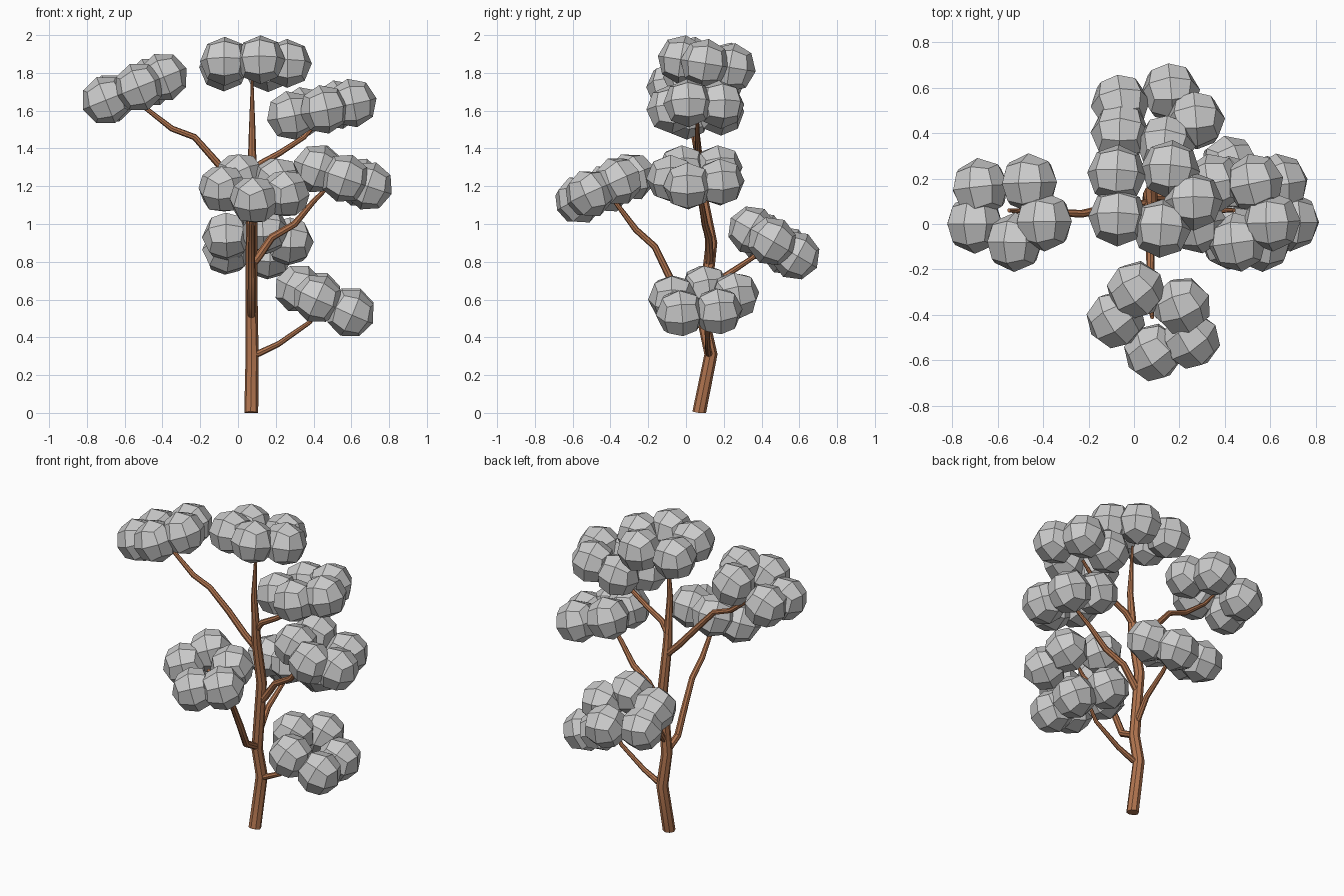
import bpy, bmesh, random
from mathutils import Vector, Matrix

if "Cube" in bpy.data.objects:
    bpy.data.objects.remove(bpy.data.objects["Cube"])

random.seed(4)
R = 0.131

bark = bpy.data.materials.new("bark")
bark.diffuse_color = (0.45, 0.18, 0.08, 1)
bark.use_nodes = True
bark.node_tree.nodes["Principled BSDF"].inputs["Base Color"].default_value = bark.diffuse_color


def limb(name, pts):
    """Tapering round limb through points (x, y, z, radius)."""
    cu = bpy.data.curves.new(name + "_path", 'CURVE')
    cu.dimensions = '3D'
    cu.bevel_depth = 1.0
    cu.bevel_resolution = 2
    cu.use_fill_caps = True
    sp = cu.splines.new('POLY')
    sp.points.add(len(pts) - 1)
    for p, (x, y, z, r) in zip(sp.points, pts):
        p.co = (x, y, z, 1)
        p.radius = r
    tmp = bpy.data.objects.new(name + "_tmp", cu)
    bpy.context.collection.objects.link(tmp)
    bpy.context.view_layer.update()
    me = bpy.data.meshes.new_from_object(tmp.evaluated_get(bpy.context.evaluated_depsgraph_get()))
    bpy.data.objects.remove(tmp)
    ob = bpy.data.objects.new(name, me)
    bpy.context.collection.objects.link(ob)
    me.materials.clear()
    me.materials.append(bark)
    for v in me.vertices:
        v.co.z = max(v.co.z, 0)
    bpy.ops.object.select_all(action='DESELECT')
    ob.select_set(True)
    bpy.context.view_layer.objects.active = ob
    bpy.ops.object.shade_smooth_by_angle(angle=0.6)
    return ob


def leaf_cluster(name, z0, gx, gy, spin, centres):
    """Ring of faceted balls lying on a tilted plane."""
    n = len(centres)
    cx = sum(c[0] for c in centres) / n
    cy = sum(c[1] for c in centres) / n
    tilt = Vector((0, 0, 1)).rotation_difference(Vector((-gx, -gy, 1))).to_matrix().to_4x4()
    bm = bmesh.new()
    for x, y in centres:
        b = bmesh.new()
        bmesh.ops.create_cube(b, size=2)
        bmesh.ops.subdivide_edges(b, edges=b.edges[:], cuts=1, use_grid_fill=True)
        for v in b.verts:
            v.co = v.co.normalized() * R
        z = z0 + gx * (x - cx) + gy * (y - cy)
        turn = Matrix.Rotation(spin + random.uniform(-.15, .15), 4, 'Z')
        b.transform(Matrix.Translation((x, y, z)) @ tilt @ turn)
        me = bpy.data.meshes.new("ball")
        b.to_mesh(me)
        b.free()
        bm.from_mesh(me)
        bpy.data.meshes.remove(me)
    me = bpy.data.meshes.new(name)
    bm.to_mesh(me)
    bm.free()
    bpy.context.collection.objects.link(bpy.data.objects.new(name, me))


# Crooked trunk
limb("trunk", [(.07, .07, 0, .037), (.075, .132, .31, .035), (.072, .09, .50, .033),
               (.072, .135, .90, .031), (.075, .08, 1.18, .028), (.075, .055, 1.48, .018),
               (.075, .075, 1.78, .006)])

# Branches, from the lowest to the highest
limb("low_right_branch", [(.07, .13, .31, .018), (.11, .12, .315, .018), (.215, .115, .365, .015), (.38, .11, .48, .012), (.42, .11, .55, .01)])
limb("front_branch", [(.072, .09, .51, .021), (.072, -.02, .57, .021), (.072, -.08, .705, .02), (.072, -.165, .88, .018),
                      (.072, -.265, .97, .017), (.075, -.37, 1.11, .012), (.08, -.41, 1.19, .009)])
limb("back_branch", [(.072, .10, .57, .018), (.072, .2, .72, .017), (.075, .35, .82, .013), (.08, .43, .89, .009)])
limb("right_branch", [(.07, .12, .78, .022), (.11, .125, .83, .022), (.18, .12, .93, .02), (.3, .1, 1.0, .018), (.4, .08, 1.12, .014), (.5, .06, 1.22, .009)])
limb("left_branch", [(.07, .09, 1.13, .02), (-.01, .08, 1.21, .02), (-.115, .07, 1.33, .019), (-.23, .045, 1.46, .017),
                     (-.35, .05, 1.505, .016), (-.485, .055, 1.61, .012), (-.55, .06, 1.69, .009)])
limb("high_right_branch", [(.07, .08, 1.25, .019), (.12, .07, 1.32, .018), (.22, .065, 1.375, .016), (.35, .06, 1.46, .013), (.44, .06, 1.56, .009)])

# Leaf clusters
leaf_cluster("top_leaves", 1.848, .0, -.16, .05,
             [(-.07, .03), (.12, -.02), (.26, .10), (-.075, .22), (.16, .24)])
leaf_cluster("back_leaves", .90, .02, -.58, .0,
             [(-.06, .40), (-.06, .53), (.16, .58), (.27, .455), (.14, .35)])
leaf_cluster("left_leaves", 1.715, .40, .0, .1,
             [(-.675, .16), (-.46, .18), (-.70, 0), (-.525, -.08), (-.395, .01)])
leaf_cluster("front_leaves", 1.19, .05, .46, .5,
             [(.01, -.29), (-.08, -.42), (.085, -.565), (.25, -.51), (.21, -.36)])
leaf_cluster("high_right_leaves", 1.61, .2, .04, .1,
             [(.605, .01), (.455, -.08), (.28, .0), (.53, .18), (.35, .18)])
leaf_cluster("right_leaves", 1.25, -.34, .02, .1,
             [(.69, .01), (.64, .18), (.43, .17), (.42, -.02), (.565, -.08)])
leaf_cluster("low_right_leaves", .59, -.45, .05, .1,
             [(.595, -.03), (.42, -.07), (.32, .10), (.42, .26), (.595, .17)])
